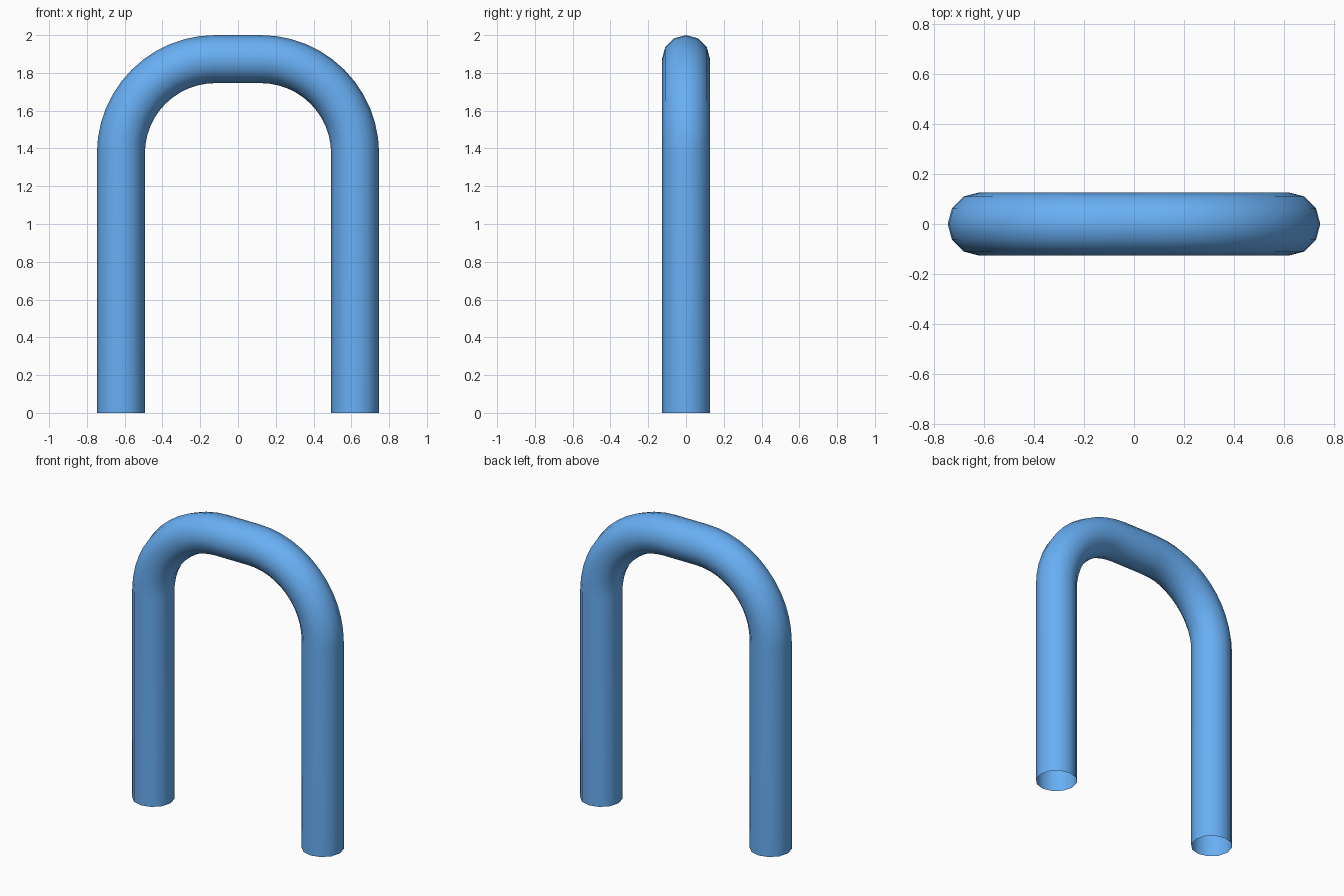
import bpy, bmesh
from math import sin, cos, pi

if "Cube" in bpy.data.objects:
    bpy.data.objects.remove(bpy.data.objects["Cube"])

R = 0.127          # tube radius
X = 0.62           # leg centre line
TOP = 2 - R        # centre line of the crossbar
BEND = 0.5         # bend radius
SIDES, STEPS = 12, 12

# Centre line: (x, z, direction angle in the xz plane)
right = [(X, 0, 0)]
for i in range(STEPS + 1):
    a = pi / 2 * i / STEPS
    right.append((X - BEND + BEND * cos(a), TOP - BEND + BEND * sin(a), a))
path = right + [(-x, z, pi - a) for x, z, a in reversed(right)]

# Sweep a 12-sided ring along the path, ends left open
bm = bmesh.new()
rings = []
for x, z, a in path:
    ring = []
    for k in range(SIDES):
        t = 2 * pi * k / SIDES
        r = R * cos(t)
        ring.append(bm.verts.new((x + r * cos(a), R * sin(t), z + r * sin(a))))
    rings.append(ring)
for r0, r1 in zip(rings, rings[1:]):
    for k in range(SIDES):
        j = (k + 1) % SIDES
        bm.faces.new((r0[k], r0[j], r1[j], r1[k]))
for f in bm.faces:
    f.smooth = True
mesh = bpy.data.meshes.new("bent_tube")
bm.to_mesh(mesh)
bm.free()
tube = bpy.data.objects.new("bent_tube", mesh)
bpy.context.collection.objects.link(tube)

# Blue paint
mat = bpy.data.materials.new("blue_paint")
mat.diffuse_color = (0.14, 0.43, 0.91, 1)
mat.use_nodes = True
mat.node_tree.nodes["Principled BSDF"].inputs["Base Color"].default_value = mat.diffuse_color
mesh.materials.append(mat)
